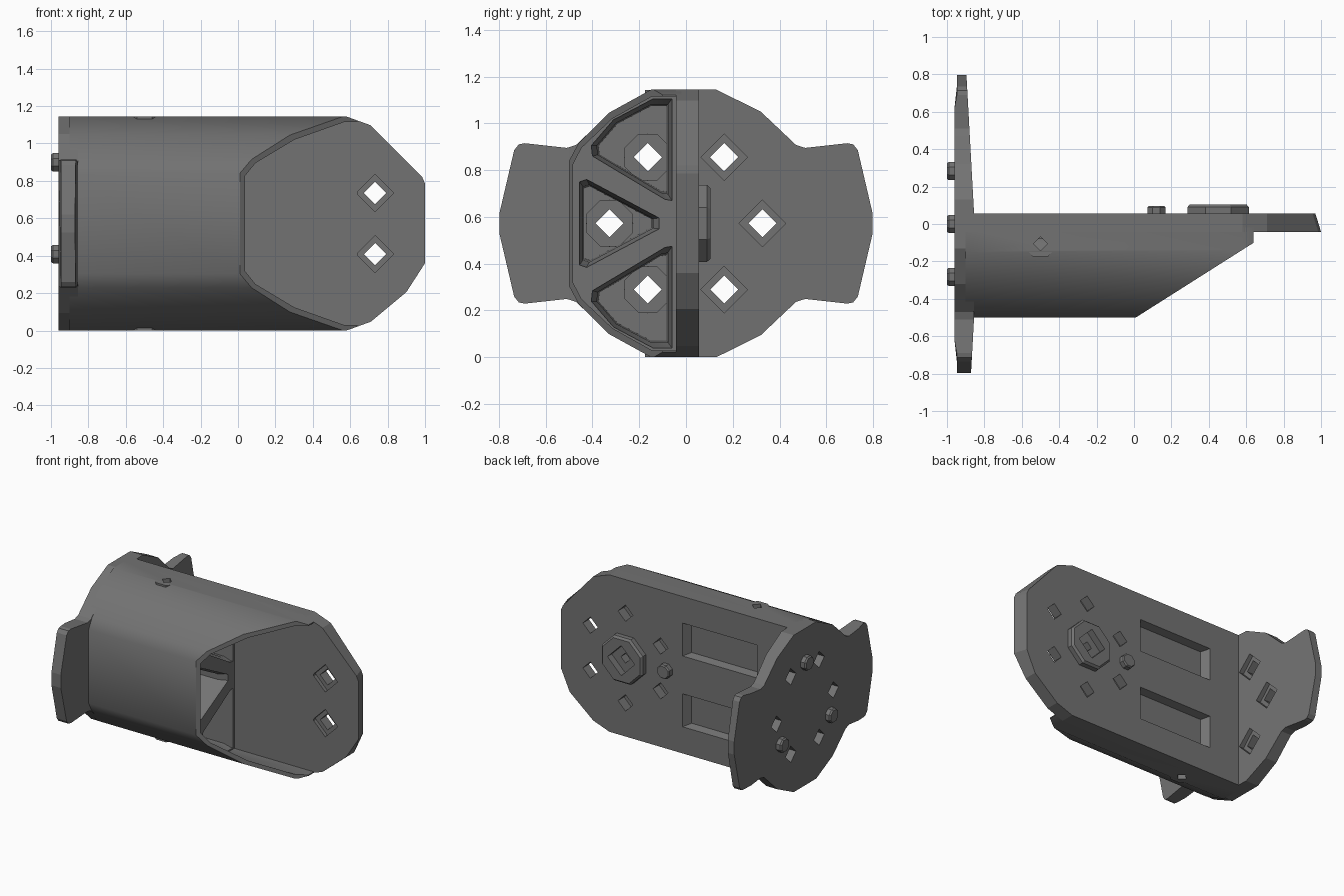
import bpy, bmesh, math

if "Cube" in bpy.data.objects:
    bpy.data.objects.remove(bpy.data.objects["Cube"])

ZC = 0.572          # mid height, everything mirrors about it
HX, RING = 0.45, 0.327   # plate hole ring centre and radius
grey = bpy.data.materials.new("dark_grey")
grey.diffuse_color = (0.17, 0.17, 0.17, 1)
grey.use_nodes = True
grey.node_tree.nodes["Principled BSDF"].inputs["Base Color"].default_value = grey.diffuse_color


def loft(name, pts, axis, levels):
    """Closed solid: outline pts swept along axis; levels = (position, scale)."""
    ca = sum(p[0] for p in pts) / len(pts)
    cb = sum(p[1] for p in pts) / len(pts)
    bm = bmesh.new()
    rings = []
    for pos, s in levels:
        ring = []
        for a, b in pts:
            a, b = ca + (a - ca) * s, cb + (b - cb) * s
            co = {'x': (pos, a, b), 'y': (a, pos, b), 'z': (a, b, pos)}[axis]
            ring.append(bm.verts.new(co))
        rings.append(ring)
    n = len(pts)
    for r0, r1 in zip(rings, rings[1:]):
        for i in range(n):
            bm.faces.new((r0[i], r0[(i + 1) % n], r1[(i + 1) % n], r1[i]))
    bm.faces.new(rings[0])
    bm.faces.new(rings[-1])
    bmesh.ops.recalc_face_normals(bm, faces=bm.faces)
    me = bpy.data.meshes.new(name)
    bm.to_mesh(me)
    bm.free()
    me.materials.append(grey)
    ob = bpy.data.objects.new(name, me)
    bpy.context.collection.objects.link(ob)
    return ob


def ngon(a, b, r, n=4, start=0.0):
    return [(a + r * math.cos(start + math.tau * i / n),
             b + r * math.sin(start + math.tau * i / n)) for i in range(n)]


def activate(ob):
    bpy.ops.object.select_all(action='DESELECT')
    ob.select_set(True)
    bpy.context.view_layer.objects.active = ob


def cut(ob, *args):
    """Subtract a lofted cutter from ob."""
    c = loft("cutter", *args)
    c.hide_render = True
    activate(ob)
    m = ob.modifiers.new("cut", 'BOOLEAN')
    m.operation, m.solver, m.object = 'DIFFERENCE', 'EXACT', c
    bpy.ops.object.modifier_apply(modifier=m.name)
    bpy.data.objects.remove(c)


def mz(pts):
    """Mirror an outline top to bottom."""
    return [(a, 2 * ZC - b) for a, b in pts]


def closed_z(upper):
    return upper + mz(upper)[::-1]


# Back plate with sloped nose
plate = loft("back_plate",
             [(-0.9, 1.144), (0.58, 1.144), (0.71, 1.097), (0.985, 0.82), (1.0, 0.785),
              (1.0, 0.36), (0.9, 0.205), (0.71, 0.047), (0.58, 0.0), (-0.9, 0.0)],
             'y', [(-0.042, 1), (0.055, 1)])
for v in plate.data.vertices:
    if v.co.y > 0 and v.co.x > 0.95:
        v.co.x -= 0.03
for i in range(6):
    t = math.radians(30 + 60 * i)
    cut(plate, ngon(HX + RING * math.cos(t), ZC + RING * math.sin(t), 0.1), 'y',
        [(-0.06, 1), (-0.015, 1), (-0.015, 0.6), (0.1, 0.6)])
cut(plate, ngon(HX, ZC, 0.1), 'y', [(-0.06, 1), (-0.015, 1), (-0.015, 0.37), (0.1, 0.37)])
# Two recessed windows in the back
for z0, z1 in ((0.71, 0.95), (0.194, 0.434)):
    cut(plate, [(-0.61, z0), (-0.01, z0), (-0.01, z1), (-0.61, z1)], 'y',
        [(0.1, 1), (0.055, 1), (0.0, 0.88)])

# Faceted half-round body, cut off at a slant
shell = loft("body_shell",
             closed_z([(-0.02, 1.144), (-0.15, 1.144), (-0.33, 1.045), (-0.46, 0.915), (-0.5, 0.84)]),
             'x', [(-0.9, 1), (0.64, 1)])
cut(shell, [(-0.29, -0.69), (0.9, 0.065), (0.9, -0.69)], 'z', [(-0.2, 1), (1.4, 1)])
cut(shell, closed_z([(-0.042, 1.115), (-0.145, 1.115), (-0.315, 1.02), (-0.447, 0.895), (-0.483, 0.825)]),
    'x', [(0.0, 1), (0.9, 1)])
nose = [(0.58, 1.144), (0.71, 1.097), (0.71, 1.3), (0.58, 1.3)]
for corner in (nose, mz(nose)):   # follow the plate outline at the nose
    cut(shell, corner, 'y', [(-0.3, 1), (0.1, 1)])
# Lightening pockets, leaving diagonal ribs
mid = closed_z([(-0.455, 0.75), (-0.425, 0.76), (-0.115, 0.595)])
side = [(-0.06, 0.67), (-0.06, 1.105), (-0.14, 1.105), (-0.31, 1.015),
        (-0.405, 0.905), (-0.4, 0.86), (-0.09, 0.675)]
for prof in (mid, side, mz(side)):
    cut(shell, prof, 'x', [(0.05, 1), (-0.02, 1), (-0.06, 0.88), (-0.87, 0.84)])

# End plate with two side wings
half = [(0.13, 1.144), (0.32, 1.05), (0.47, 0.908), (0.51, 0.895), (0.69, 0.915),
        (0.715, 0.91), (0.735, 0.885), (0.797, 0.62)]
right = half + mz(half)[::-1]
end = loft("end_plate", right + [(-y, z) for y, z in right[::-1]], 'x',
           [(-0.96, 1), (-0.855, 1)])
bm = bmesh.new()
bm.from_mesh(end.data)
for y in (-0.62, -0.5, 0.055, 0.62):
    bmesh.ops.bisect_plane(bm, geom=bm.verts[:] + bm.edges[:] + bm.faces[:],
                           plane_co=(0, y, 0), plane_no=(0, 1, 0))
for v in bm.verts:
    y = v.co.y
    if v.co.x > -0.9:
        v.co.x -= 0.055 * max(0, y - 0.055, -y - 0.5)
    elif abs(y) > 0.63:
        v.co.x += 0.013
bm.to_mesh(end.data)
bm.free()
for i in range(6):
    t = math.radians(60 * i)
    y, z = RING * math.cos(t), ZC + RING * math.sin(t)
    x = -0.855 - 0.055 * max(0, y - 0.055)
    if y < 0:   # round seat inside the pockets, also cut into the body
        cut(end, ngon(y, z, 0.105, 8, math.pi / 8), 'x', [(-0.8, 1), (-0.89, 1)])
        cut(shell, ngon(y, z, 0.105, 8, math.pi / 8), 'x', [(-0.82, 1), (-0.95, 1)])
    cut(end, ngon(y, z, 0.1), 'x', [(x + 0.05, 1), (x - 0.03, 1), (x - 0.03, 0.6), (-1.05, 0.6)])

# Locating pegs on the end plate
for i in range(3):
    t = math.radians(90 + 120 * i)
    loft("end_peg", ngon(RING * math.cos(t), ZC + RING * math.sin(t), 0.053, 8, math.pi / 8),
         'x', [(-0.95, 1), (-0.99, 1), (-1.0, 0.85)])

# Locating peg and socketed boss on the back
loft("back_peg", ngon(0.12, ZC, 0.053, 8, math.pi / 8), 'y', [(0.05, 1), (0.087, 1), (0.097, 0.85)])
boss = loft("back_boss", ngon(HX, ZC, 0.178, 8, math.pi / 8), 'y',
            [(0.05, 1), (0.09, 1), (0.105, 0.92)])
cut(boss, ngon(HX, ZC, 0.11), 'y', [(0.0, 1), (0.2, 1)])

# Small screw pads on top and underside
pad_pts = [(-0.57, -0.1), (-0.57, -0.14), (-0.54, -0.175), (-0.46, -0.175), (-0.43, -0.14), (-0.43, -0.1)]
for name, z0, z1 in (("top_pad", 1.09, 1.1435), ("bottom_pad", 0.054, 0.0005)):
    pad = loft(name, pad_pts, 'z', [(z0, 1), (z1, 1)])
    hole = (ngon(-0.5, -0.105, 0.037), 'z', [(z0 - (z1 - z0), 1), (z1 + (z1 - z0), 1)])
    cut(pad, *hole)
    cut(shell, *hole)

# Smooth the rounded body, keep machined edges crisp
activate(shell)
bpy.ops.object.shade_smooth_by_angle(angle=math.radians(32))
